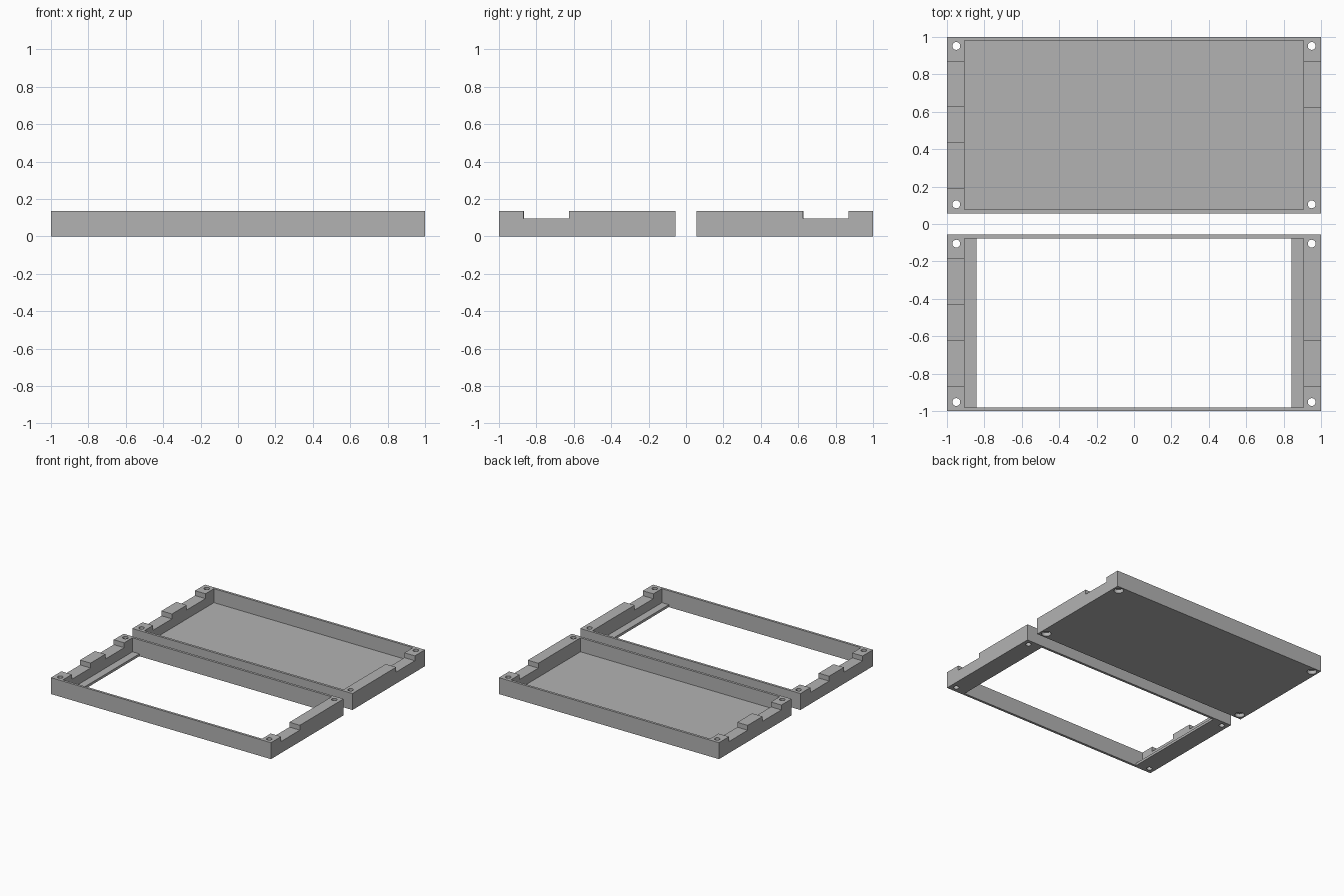
import bpy
import bmesh
from mathutils import Matrix

if "Cube" in bpy.data.objects:
    bpy.data.objects.remove(bpy.data.objects["Cube"])

H = 0.135        # case height
FLOOR = 0.02     # floor and ledge thickness
NOTCH_Z = 0.095  # bottom of the side notches
INNER_X = 0.905  # inside face of the thick end walls
WALL_Y = 0.02    # thin long walls

grey = bpy.data.materials.new("light grey")
grey.diffuse_color = (0.45, 0.45, 0.45, 1)
grey.use_nodes = True
grey.node_tree.nodes["Principled BSDF"].inputs["Base Color"].default_value = grey.diffuse_color


def finish(name, bm):
    mesh = bpy.data.meshes.new(name)
    bm.to_mesh(mesh)
    bm.free()
    mesh.materials.append(grey)
    obj = bpy.data.objects.new(name, mesh)
    bpy.context.collection.objects.link(obj)
    return obj


def box(name, x0, x1, y0, y1, z0, z1):
    bm = bmesh.new()
    mat = Matrix.Translation(((x0 + x1) / 2, (y0 + y1) / 2, (z0 + z1) / 2))
    mat = mat @ Matrix.Diagonal((x1 - x0, y1 - y0, z1 - z0, 1))
    bmesh.ops.create_cube(bm, size=1, matrix=mat)
    return finish(name, bm)


def cylinder(name, x, y, r, z0, z1):
    bm = bmesh.new()
    bmesh.ops.create_cone(bm, cap_ends=True, segments=32, radius1=r, radius2=r,
                          depth=z1 - z0,
                          matrix=Matrix.Translation((x, y, (z0 + z1) / 2)))
    return finish(name, bm)


def cut(obj, cutters):
    """Subtract every cutter, bake the result and remove the cutters."""
    for c in cutters:
        mod = obj.modifiers.new("cut", 'BOOLEAN')
        mod.operation = 'DIFFERENCE'
        mod.solver = 'EXACT'
        mod.object = c
    bpy.context.view_layer.update()
    deps = bpy.context.evaluated_depsgraph_get()
    mesh = bpy.data.meshes.new_from_object(obj.evaluated_get(deps))
    obj.modifiers.clear()
    obj.data = mesh
    for c in cutters:
        bpy.data.objects.remove(c)


def case_half(name, y0, y1, left_notches, right_notches, open_bottom):
    body = box(name, -1, 1, y0, y1, 0, H)
    ya, yb = y0 + WALL_Y, y1 - WALL_Y
    # Main cavity
    cutters = [box("cavity", -INNER_X, INNER_X, ya, yb, FLOOR, H + 0.1)]
    # Display window that leaves a ledge at each end
    if open_bottom:
        cutters.append(box("window", -0.843, 0.843, ya, yb, -0.1, FLOOR + 0.01))
    # Cable notches in the end walls
    for side, notches in ((-1, left_notches), (1, right_notches)):
        for a, b in notches:
            xs = sorted((side * 0.88, side * 1.1))
            xs = sorted((side * 0.9, side * 1.1)) if open_bottom else xs
            cutters.append(box("notch", *xs, a, b, NOTCH_Z, H + 0.1))
    # Corner screw holes, with head recesses below the closed half
    for x in (-0.95, 0.95):
        for y in (y0 + 0.048, y1 - 0.048):
            cutters.append(cylinder("hole", x, y, 0.021, -0.1, H + 0.1))
            if not open_bottom:
                cutters.append(cylinder("recess", x, y, 0.036, -0.1, 0.03))
    cut(body, cutters)
    bpy.ops.object.select_all(action='DESELECT')
    body.select_set(True)
    bpy.context.view_layer.objects.active = body
    bpy.ops.object.shade_smooth_by_angle()


# Closed base tray at the back, open bezel frame at the front
case_half("base_tray", 0.057, 1.0,
          [(0.19, 0.435), (0.627, 0.87)], [(0.625, 0.868)], False)
case_half("bezel_frame", -1.0, -0.057,
          [(-0.865, -0.622), (-0.43, -0.185)], [(-0.868, -0.625)], True)
